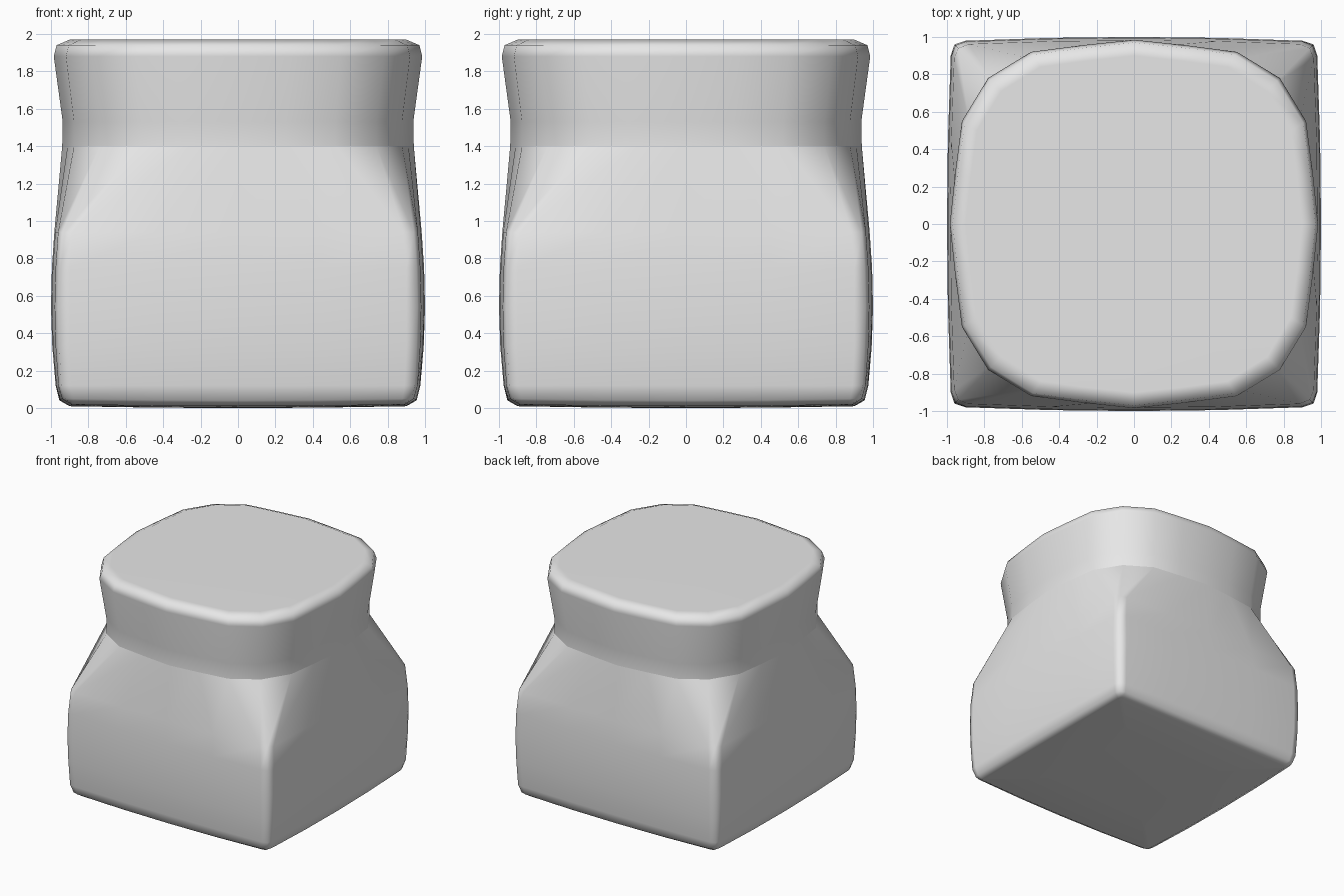
import bpy, bmesh, math
from mathutils import Matrix

cube = bpy.data.objects.get("Cube")
if cube:
    bpy.data.objects.remove(cube, do_unlink=True)

# One plain grey for the whole body
grey = bpy.data.materials.new("plain_grey")
grey.use_nodes = True
colour = (0.8, 0.8, 0.8, 1)
grey.diffuse_color = colour
grey.node_tree.nodes["Principled BSDF"].inputs["Base Color"].default_value = colour

NECK_Z = 1.4
bm = bmesh.new()


def add_ring(z, mid, along, out, corner, bow):
    """Rounded square: side middle, end of the side, bevelled corner; four times."""
    half = out + (mid - out) * bow
    quarter = [(mid, 0), (half, along / 2), (out, along), (corner, corner),
               (along, out), (along / 2, half)]
    ring = []
    for turn in range(4):
        spin = Matrix.Rotation(turn * math.pi / 2, 2)
        for x, y in quarter:
            px, py = spin @ Matrix.Identity(2) @ bm_vec(x, y)
            ring.append(bm.verts.new((px, py, z + sag(px, py, z))))
    return ring


def bm_vec(x, y):
    from mathutils import Vector
    return Vector((x, y))


def sag(x, y, z):
    """The underside bulges gently downwards."""
    return 0.012 * (x * x + y * y) if z < 0.1 else 0


# height, side middle, side end (along, out), corner, side bow
rings = [
    (0.00, 0.45, 0.44, 0.45, 0.45, 0.75),
    (0.00, 0.90, 0.86, 0.89, 0.885, 0.75),
    (0.03, 0.955, 0.88, 0.94, 0.925, 0.75),
    (0.12, 0.975, 0.89, 0.96, 0.945, 0.75),
    (0.33, 0.993, 0.90, 0.975, 0.955, 0.75),
    (0.54, 1.00, 0.90, 0.98, 0.96, 0.75),
    (0.75, 0.995, 0.90, 0.975, 0.955, 0.75),
    (0.94, 0.982, 0.885, 0.962, 0.94, 0.75),
    (NECK_Z, 0.94, 0.52, 0.877, 0.74, 0.55),
    (1.53, 0.937, 0.52, 0.877, 0.74, 0.55),
    (1.88, 0.985, 0.55, 0.92, 0.78, 0.55),
    (1.94, 0.97, 0.54, 0.905, 0.765, 0.55),
    (1.97, 0.90, 0.50, 0.84, 0.71, 0.55),
]
loops = [add_ring(*r) for r in rings]

# Walls between neighbouring rings
for low, high in zip(loops, loops[1:]):
    for i in range(len(low)):
        j = (i + 1) % len(low)
        bm.faces.new((low[i], low[j], high[j], high[i]))

# Underside fan and flat top
base = bm.verts.new((0, 0, 0))
first = loops[0]
for i in range(len(first)):
    bm.faces.new((base, first[(i + 1) % len(first)], first[i]))
bm.faces.new(loops[-1])

bmesh.ops.recalc_face_normals(bm, faces=bm.faces)
for face in bm.faces:
    face.smooth = True

# Crisp crease where the shoulders meet the neck
neck = loops[[r[0] for r in rings].index(NECK_Z)]
for i, vert in enumerate(neck):
    bm.edges.get((vert, neck[(i + 1) % len(neck)])).smooth = False

mesh = bpy.data.meshes.new("jar_body")
bm.to_mesh(mesh)
bm.free()
mesh.materials.append(grey)
body = bpy.data.objects.new("jar_body", mesh)
bpy.context.collection.objects.link(body)

# Keep broad faces flat and soften only the bevels
normals = body.modifiers.new("weighted_normals", "WEIGHTED_NORMAL")
normals.keep_sharp = True
